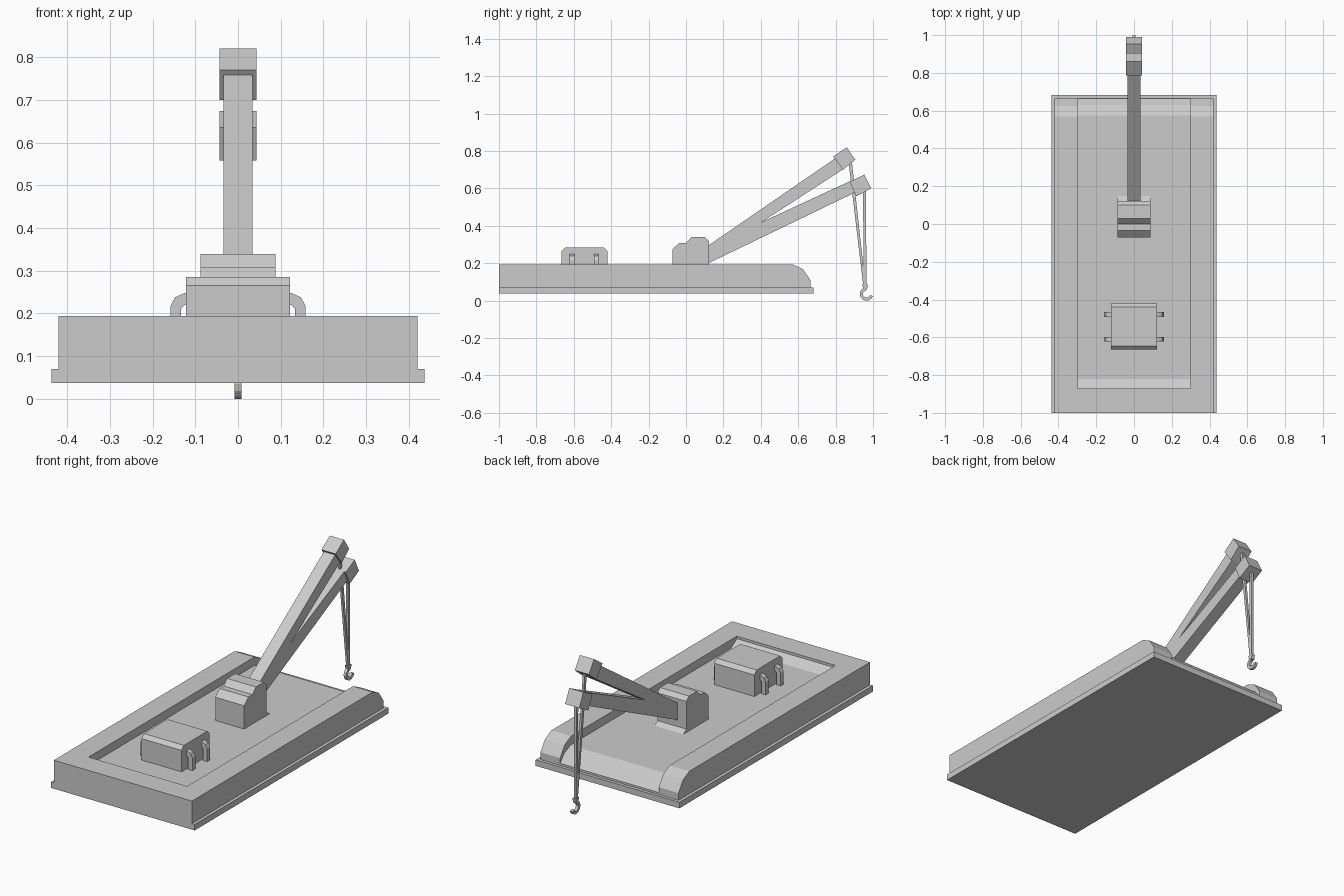
import bpy, bmesh, math
from mathutils import Vector

if "Cube" in bpy.data.objects:
    bpy.data.objects.remove(bpy.data.objects["Cube"], do_unlink=True)

grey = bpy.data.materials.new("plain_grey")
grey.use_nodes = True
COLOUR = (0.6, 0.6, 0.6, 1)
grey.diffuse_color = COLOUR
grey.node_tree.nodes["Principled BSDF"].inputs["Base Color"].default_value = COLOUR


def prism(name, profile, lo, hi, axis="x"):
    """Extrude a (y, z) profile along x, or an (x, z) profile along y."""
    def point(a, b, depth):
        return (depth, a, b) if axis == "x" else (a, depth, b)
    bm = bmesh.new()
    face = bm.faces.new([bm.verts.new(point(a, b, lo)) for a, b in profile])
    ext = bmesh.ops.extrude_face_region(bm, geom=[face])
    verts = [v for v in ext["geom"] if isinstance(v, bmesh.types.BMVert)]
    bmesh.ops.translate(bm, verts=verts, vec=point(0, 0, hi - lo))
    bmesh.ops.recalc_face_normals(bm, faces=bm.faces)
    mesh = bpy.data.meshes.new(name)
    bm.to_mesh(mesh)
    bm.free()
    mesh.materials.append(grey)
    obj = bpy.data.objects.new(name, mesh)
    bpy.context.collection.objects.link(obj)
    return obj


def rod(name, start, end, r_start, r_end):
    """Thin tapered square rod in the centre plane."""
    a, b = Vector(start), Vector(end)
    d = (b - a).normalized()
    n = Vector((-d.y, d.x))
    outline = [a + n * r_start, b + n * r_end, b - n * r_end, a - n * r_start]
    return prism(name, outline, -r_end, r_end)


FLOOR = 0.147
SUNK = FLOOR - 0.01

# Base plate and bed with a shallow recess open to the rear
prism("base_plate", [(-1, 0.037), (0.682, 0.037), (0.682, 0.07), (-1, 0.07)], -0.437, 0.437)
bed = prism("bed", [(-1, 0.07), (0.665, 0.07), (0.665, 0.11), (0.625, 0.168),
                    (0.57, 0.194), (-1, 0.194)], -0.42, 0.42)
recess = prism("recess_cutter", [(-0.87, 0.249), (-0.87, 0.18), (-0.82, FLOOR), (0.575, FLOOR),
                                 (0.63, 0.122), (0.67, 0.075), (0.7, 0.075), (0.7, 0.249)],
               -0.3, 0.3)
recess.hide_render = True
recess.hide_set(True)
cut = bed.modifiers.new("recess", "BOOLEAN")
cut.operation = "DIFFERENCE"
cut.solver = "EXACT"
cut.object = recess

# Engine housing with chamfered top edges
prism("engine_housing", [(-0.665, SUNK), (-0.42, SUNK), (-0.42, 0.265),
                         (-0.44, 0.285), (-0.645, 0.285), (-0.665, 0.265)], -0.122, 0.122)

# Bent exhaust pipes on both sides
pipe = [(0.11, 0.25), (0.125, 0.248), (0.147, 0.238), (0.158, 0.218), (0.158, SUNK),
        (0.133, SUNK), (0.133, 0.212), (0.125, 0.22), (0.11, 0.222)]
for side, label in ((1, "left"), (-1, "right")):
    for y, place in ((-0.61, "front"), (-0.48, "rear")):
        prism(f"exhaust_pipe_{label}_{place}", [(side * x, z) for x, z in pipe],
              y - 0.013, y + 0.013, "y")

# Crane pedestal with stepped top and flared foot
prism("crane_pedestal", [(-0.072, SUNK), (0.148, SUNK), (0.148, FLOOR),
                         (0.122, 0.165), (0.122, 0.318), (0.1, 0.339), (0.03, 0.339),
                         (0, 0.309), (-0.035, 0.309), (-0.072, 0.275)], -0.088, 0.088)

# Forked boom and its two heads
prism("boom", [(0.11, 0.195), (0.9, 0.576), (0.88, 0.64), (0.405, 0.42),
               (0.845, 0.705), (0.8, 0.762), (0.11, 0.288)], -0.034, 0.034)
prism("upper_boom_head", [(0.86, 0.82), (0.905, 0.753), (0.84, 0.7), (0.787, 0.77)],
      -0.043, 0.043)
prism("lower_boom_head", [(0.953, 0.674), (0.99, 0.6), (0.91, 0.558), (0.875, 0.635)],
      -0.043, 0.043)

# Cables and hook block
rod("upper_cable", (0.876, 0.76), (0.953, 0.085), 0.009, 0.006)
rod("lower_cable", (0.954, 0.6), (0.958, 0.07), 0.008, 0.007)
prism("hook_block", [(0.942, 0.085), (0.972, 0.085), (0.968, 0.06), (0.95, 0.06)], -0.01, 0.01)

# Open hook
centre = Vector((0.965, 0.035))
angles = [math.radians(100 + 27 * i) for i in range(10)]
outer = [centre + 0.036 * Vector((math.cos(a), math.sin(a))) for a in angles]
inner = [centre + 0.019 * Vector((math.cos(a), math.sin(a))) for a in reversed(angles)]
prism("hook", outer + inner, -0.008, 0.008)
